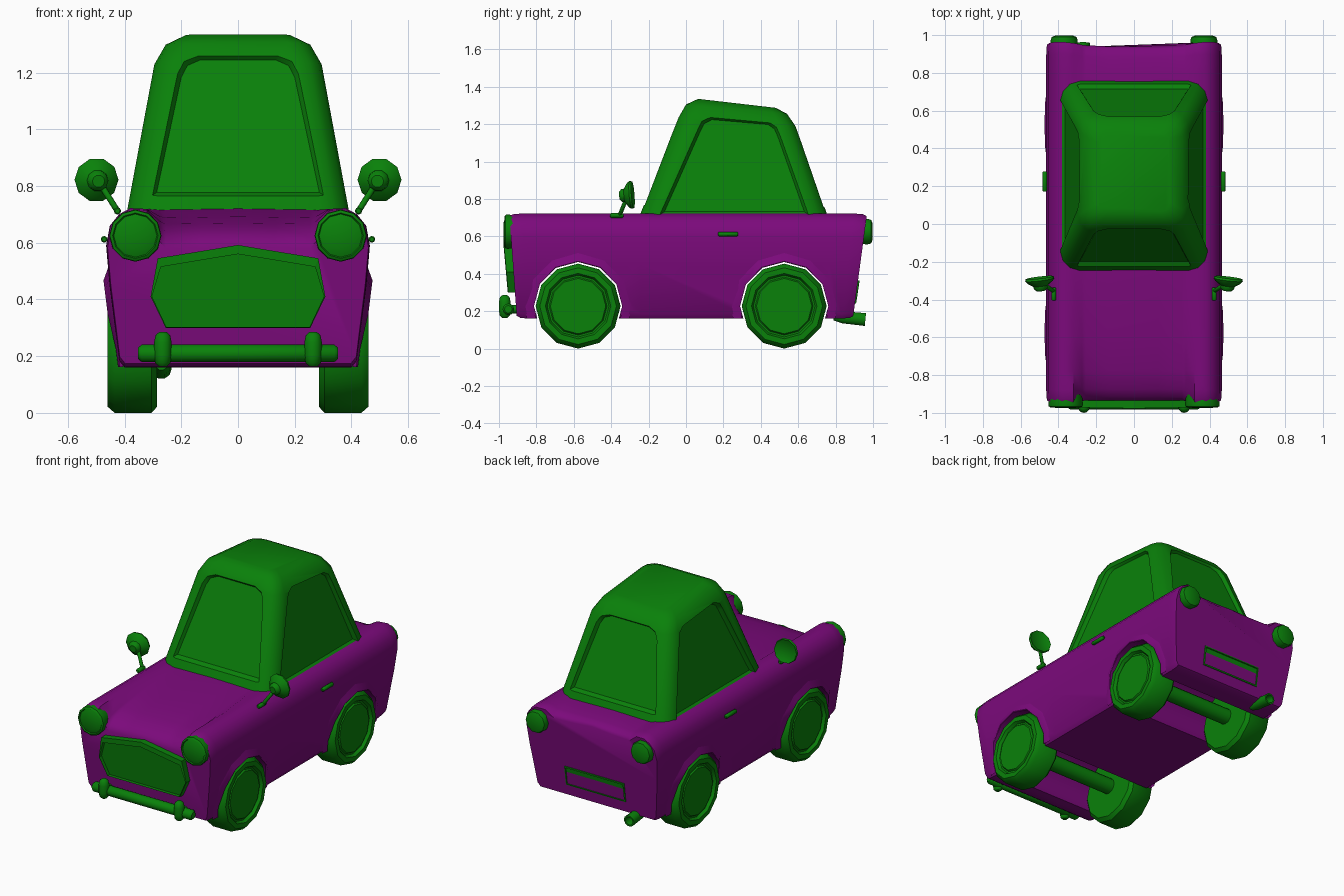
import bpy, bmesh, math
from mathutils import Vector

if "Cube" in bpy.data.objects:
    bpy.data.objects.remove(bpy.data.objects["Cube"])


def material(name, rgb):
    m = bpy.data.materials.new(name)
    m.diffuse_color = (*rgb, 1)
    m.use_nodes = True
    m.node_tree.nodes["Principled BSDF"].inputs["Base Color"].default_value = m.diffuse_color
    return m


PURPLE = material("purple_paint", (0.20, 0.003, 0.20))
GREEN = material("green_paint", (0.003, 0.22, 0.003))


def loft(name, rings, mat=GREEN, smooth=True, caps=True, closed=True):
    bm = bmesh.new()
    rows = [[bm.verts.new(p) for p in r] for r in rings]
    n = len(rows[0])
    for a, b in zip(rows, rows[1:]):
        for i in range(n if closed else n - 1):
            j = (i + 1) % n
            bm.faces.new((a[i], a[j], b[j], b[i]))
    if caps:
        bm.faces.new(rows[0])
        bm.faces.new(rows[-1])
    bmesh.ops.recalc_face_normals(bm, faces=bm.faces)
    me = bpy.data.meshes.new(name)
    bm.to_mesh(me)
    bm.free()
    ob = bpy.data.objects.new(name, me)
    bpy.context.collection.objects.link(ob)
    me.materials.append(mat)
    if smooth:
        shade(ob)
    return ob


def activate(ob):
    bpy.ops.object.select_all(action='DESELECT')
    ob.select_set(True)
    bpy.context.view_layer.objects.active = ob


def shade(ob, deg=42):
    activate(ob)
    bpy.ops.object.shade_smooth_by_angle(angle=math.radians(deg))


def lathe(name, profile, n, loc, direction, mat=GREEN, smooth=True):
    """Turned part: profile of (radius, distance along direction)."""
    q = Vector(direction).to_track_quat('Z', 'Y')
    rings = []
    for r, h in profile:
        rings.append([Vector(loc) + q @ Vector((r * math.cos(2 * math.pi * i / n),
                      r * math.sin(2 * math.pi * i / n), h)) for i in range(n)])
    return loft(name, rings, mat, smooth)


def rod(name, a, b, r, n=10):
    d = Vector(b) - Vector(a)
    L, e = d.length, min(r * 0.4, d.length / 4)
    return lathe(name, [(r * .65, 0), (r, e), (r, L - e), (r * .65, L)], n, a, d)


def cut(ob, cutter):
    cutter.hide_render = True
    m = ob.modifiers.new("cut", 'BOOLEAN')
    m.operation, m.solver, m.object = 'DIFFERENCE', 'EXACT', cutter
    activate(ob)
    bpy.ops.object.modifier_apply(modifier=m.name)
    bpy.data.objects.remove(cutter, do_unlink=True)


WHEELS_Y = (-0.577, 0.525)
WZ, WR, AR = 0.227, 0.227, 0.236

# Body: sections along y; (y, deck height at centre, size)
stations = [(-.945, .585, .95), (-.925, .61, .985), (-.88, .638, 1), (-.78, .664, 1),
            (-.6, .686, 1), (-.25, .714, 1), (.6, .716, 1), (.8, .708, 1),
            (.9, .695, 1), (.95, .685, .985), (.968, .67, .955)]
rings = []
for y, c, s in stations:
    half = [(.40, .16), (.42, .185), (.453, .45), (.465, .59), (.452, .66), (.42, .70),
            (.38, .722), (.32, .719), (.275, .8 * c + .2 * .72), (.255, c + .002), (.13, c + .004)]
    half = [(.36 + (x - .36) * s if x > .3 else x, .45 + (z - .45) * s) for x, z in half]
    pts = half + [(0, c + .006)] + [(-x, z) for x, z in reversed(half)]
    k = .077 if y < 0 else .14
    bow = .022 * max(0, (y - .8) / .16)          # tail is hollow in plan
    rings.append([(x, y * (1 - k * (.72 - z)) - bow * max(0, 1 - (x / .4) ** 2), z) for x, z in pts])
body = loft("body", rings, PURPLE, smooth=False)
for y in WHEELS_Y:
    cut(body, lathe("arch_cutter", [(AR, -.7), (AR, .7)], 12, (0, y, WZ), (1, 0, 0), PURPLE, False))
shade(body)

# Wheel arch lips, wheels and axles
for y in WHEELS_Y:
    for s in (-1, 1):
        arc = [math.radians(a) for a in (-16, 0, 30, 60, 90, 120, 150, 180, 196)]

        def lip(r, out):
            res = []
            for a in arc:
                z = max(.161, WZ + r * math.sin(a))
                x = .42 + (z - .185) * .125 + out * (1 if 0 < a < 3.1 else .3)
                res.append((s * x, y + r * math.cos(a), z))
            return res
        loft("wheel_arch_lip", [lip(.285, -.003), lip(AR + .004, .019), lip(AR, .017), lip(AR, -.04)],
             PURPLE, caps=False, closed=False)
        lathe("wheel", [(.205, .285), (WR, .305), (WR, .435), (.205, .46), (.175, .46),
                        (.165, .442), (.155, .442), (.148, .452)], 12, (0, y, WZ), (s, 0, 0))
    lathe("axle", [(.05, -.30), (.05, .30)], 12, (0, y, WZ), (1, 0, 0))


# Cabin: rounded rectangular rings
def cabin_ring(w, yf, yr, zf, zr, r):
    out = []
    for k, (cx, cy) in enumerate([(w - r, yr - r), (-w + r, yr - r), (-w + r, yf + r), (w - r, yf + r)]):
        for i in range(4):
            a = math.pi / 2 * (k + i / 3)
            x, y = cx + r * math.cos(a), cy + r * math.sin(a)
            out.append((x, y, zf + (zr - zf) * (y - yf) / (yr - yf)))
    return out


cabin = loft("cabin", [cabin_ring(.397, -.26, .768, .68, .68, .10),
                       cabin_ring(.295, -.04, .585, 1.235, 1.19, .085),
                       cabin_ring(.255, .0, .54, 1.305, 1.255, .075),
                       cabin_ring(.19, .065, .48, 1.335, 1.287, .05)], smooth=False)


def window(pts):
    p = [Vector(q) for q in pts]
    mid = sum(p, Vector()) / len(p)
    n = (p[1] - p[0]).cross(p[2] - p[0]).normalized()
    if n.dot(p[0] - Vector((0, .25, .9))) < 0:
        n = -n
    cut(cabin, loft("window_cutter", [[mid + (q - mid) * .94 - n * .022 for q in p],
                                      p, [q + n * .06 for q in p]], smooth=False))


# Recessed front, rear and side windows
right = [(.305, .765), (.213, 1.195), (.19, 1.24), (.14, 1.262)]
outline = right + [(-x, z) for x, z in reversed(right)]
window([(x, -.26 + (z - .68) * .22 / .555, z) for x, z in outline])
window([(x, .768 - (z - .68) * .183 / .51, z) for x, z in [(x, z * .93 + .043) for x, z in outline]])
side = [(-.14, .715), (.065, 1.175), (.085, 1.215), (.13, 1.238), (.45, 1.21), (.485, 1.185), (.505, 1.14), (.655, .715)]
for s in (-1, 1):
    window([(s * (.397 - (z - .68) * .102 / .535), y, z) for y, z in side])
shade(cabin, 38)


# Grille with a thick upper rim
def grille_ring(half, y):
    pts = half + [(-x, z) for x, z in reversed(half) if x > 0]
    return [(x, y - (z - .3) * .09, z) for x, z in pts]


outer = [(.255, .30), (.308, .41), (.283, .545), (0, .592)]
inner = [(.252, .302), (.303, .411), (.272, .515), (0, .56)]
loft("grille", [grille_ring(outer, -.87), grille_ring(outer, -.95), grille_ring(inner, -.953),
                grille_ring(inner, -.93)], smooth=False)

# Bumper with uprights
rod("front_bumper", (-.352, -.95, .21), (.352, -.95, .21), .031, 12)
for s in (-1, 1):
    lathe("bumper_upright", [(.014, 0), (.027, .012), (.031, .04), (.031, .085), (.026, .11), (.012, .122)],
          12, (s * .265, -.969, .164), (0, 0, 1))
    rod("bumper_bracket", (s * .265, -.96, .21), (s * .265, -.86, .21), .022, 8)

    # Lights
    lathe("headlight", [(.086, 0), (.092, .05), (.09, .062), (.08, .068), (.076, .062), (.05, .072)],
          12, (s * .362, -.903, .625), (0, -1, 0))
    lathe("tail_light", [(.066, 0), (.072, .065), (.066, .085), (.045, .093)],
          10, (s * .37, .905, .625), (0, 1, 0))

    # Door handles
    rod("door_handle", (s * .472, .172, .612), (s * .472, .278, .612), .012, 8)

    # Wing mirrors
    rod("mirror_base", (s * .425, -.405, .712), (s * .425, -.335, .712), .013, 8)
    rod("mirror_stem", (s * .425, -.355, .712), (s * .487, -.315, .81), .011, 8)
    lathe("wing_mirror", [(.022, -.002), (.036, .01), (.038, .025), (.068, .045), (.078, .058), (.074, .07), (.066, .064)],
          10, (s * .492, -.353, .817), (s * .12, 1, .08))


# Number plate on the sloping tail
def plate_ring(w, h, dy):
    return [(x, .905 + dy + z * .15, .302 + z) for x, z in ((-w, -h), (w, -h), (w, h), (-w, h))]


loft("number_plate", [plate_ring(.21, .062, -.06), plate_ring(.21, .062, .012), plate_ring(.202, .054, .014),
                      plate_ring(.202, .054, .006)], smooth=False)

# Exhaust pipe
lathe("exhaust_pipe", [(.022, 0), (.034, .05), (.036, .17), (.026, .17), (.024, .12)],
      10, (-.27, .79, .172), (0, 1, -.1))
